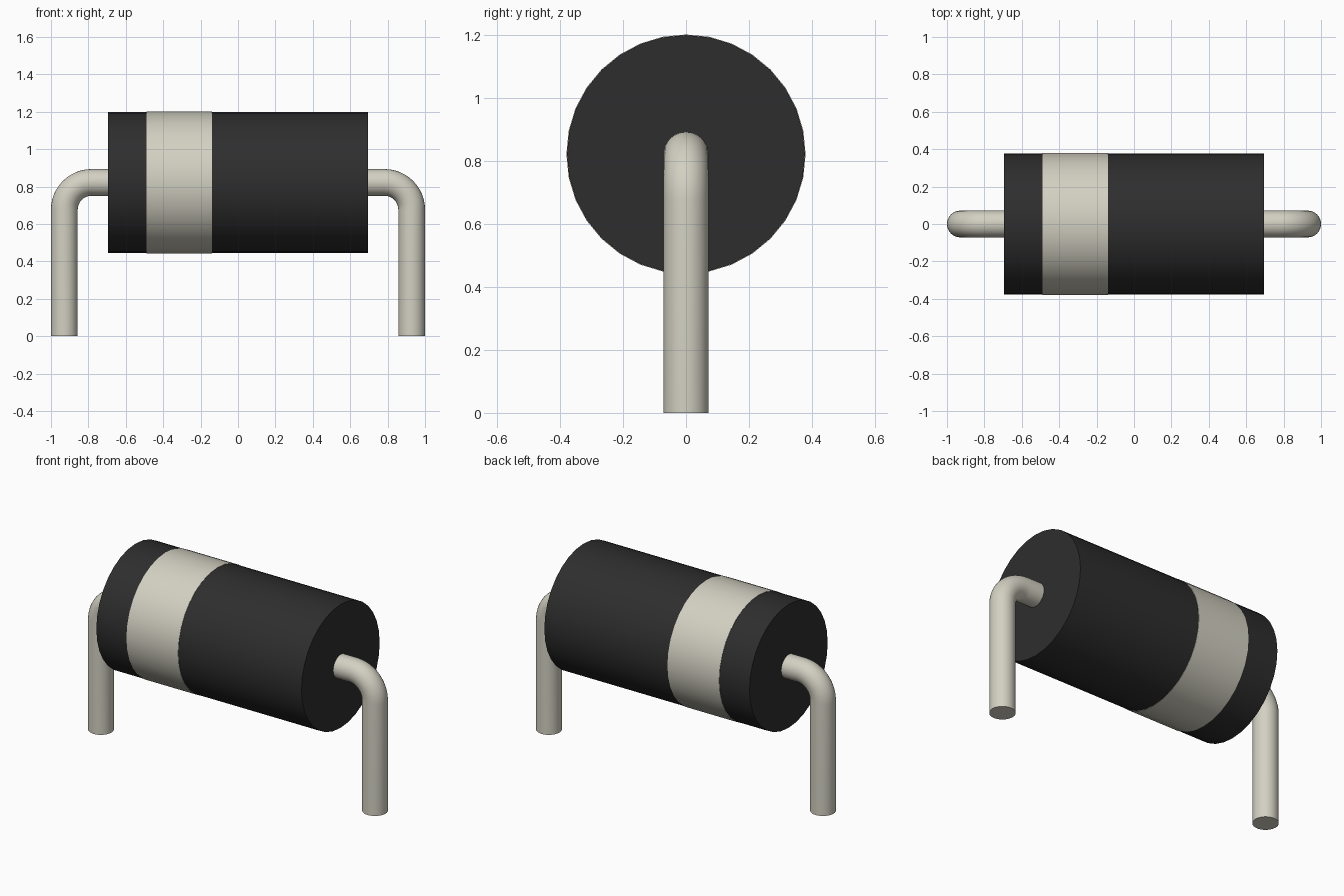
import bpy, bmesh
from math import sin, cos, pi, radians
from mathutils import Vector

cube = bpy.data.objects.get("Cube")
if cube:
    bpy.data.objects.remove(cube)

SIDES = 32
AXIS_Z = 0.822
BODY_R, BODY_HALF = 0.378, 0.695
LEAD_R, LEAD_X, BEND_R = 0.0715, 0.9285, 0.145


def make_material(name, rgb):
    mat = bpy.data.materials.new(name)
    mat.use_nodes = True
    mat.diffuse_color = (*rgb, 1)
    mat.node_tree.nodes["Principled BSDF"].inputs["Base Color"].default_value = (*rgb, 1)
    return mat


black = make_material("black casing", (0.027, 0.027, 0.027))
silver = make_material("pale silver", (0.65, 0.635, 0.54))


def sweep(name, rings, mat, caps=True):
    """Skin a tube through rings of (centre, tangent, radius) lying in the xz plane."""
    bm = bmesh.new()
    side = Vector((0, 1, 0))
    loops = []
    for centre, tangent, radius in rings:
        up = Vector(tangent).cross(side)
        loops.append([bm.verts.new(Vector(centre) + radius * (
            up * cos(2 * pi * i / SIDES) + side * sin(2 * pi * i / SIDES)))
            for i in range(SIDES)])
    for a, b in zip(loops, loops[1:]):
        for i in range(SIDES):
            j = (i + 1) % SIDES
            bm.faces.new((a[i], a[j], b[j], b[i]))
    if caps:
        bm.faces.new(loops[0])
        bm.faces.new(loops[-1])
    bmesh.ops.recalc_face_normals(bm, faces=bm.faces)
    mesh = bpy.data.meshes.new(name)
    bm.to_mesh(mesh)
    bm.free()
    mesh.materials.append(mat)
    obj = bpy.data.objects.new(name, mesh)
    bpy.context.collection.objects.link(obj)
    bpy.ops.object.select_all(action='DESELECT')
    obj.select_set(True)
    bpy.context.view_layer.objects.active = obj
    bpy.ops.object.shade_smooth_by_angle(angle=radians(35))
    return obj


def barrel(name, x0, x1, radius, mat):
    return sweep(name, [((x, 0, AXIS_Z), (1, 0, 0), radius) for x in (x0, x1)], mat)


# Cylindrical casing and the slightly raised band near its right end
barrel("body", -BODY_HALF, BODY_HALF, BODY_R, black)
barrel("polarity_band", -0.49, -0.14, BODY_R + 0.002, silver)

# Bent wire leads: out of the casing, round a quarter bend, down to the ground
for name, s in (("left_lead", 1), ("right_lead", -1)):
    rings = [((s * (BODY_HALF - 0.03), 0, AXIS_Z), (s, 0, 0), LEAD_R)]
    for k in range(13):
        a = pi / 2 * k / 12
        centre = (s * (LEAD_X - BEND_R + BEND_R * sin(a)), 0,
                  AXIS_Z - BEND_R + BEND_R * cos(a))
        rings.append((centre, (s * cos(a), 0, -sin(a)), LEAD_R))
    rings.append(((s * LEAD_X, 0, 0), (0, 0, -1), LEAD_R))
    sweep(name, rings, silver)
